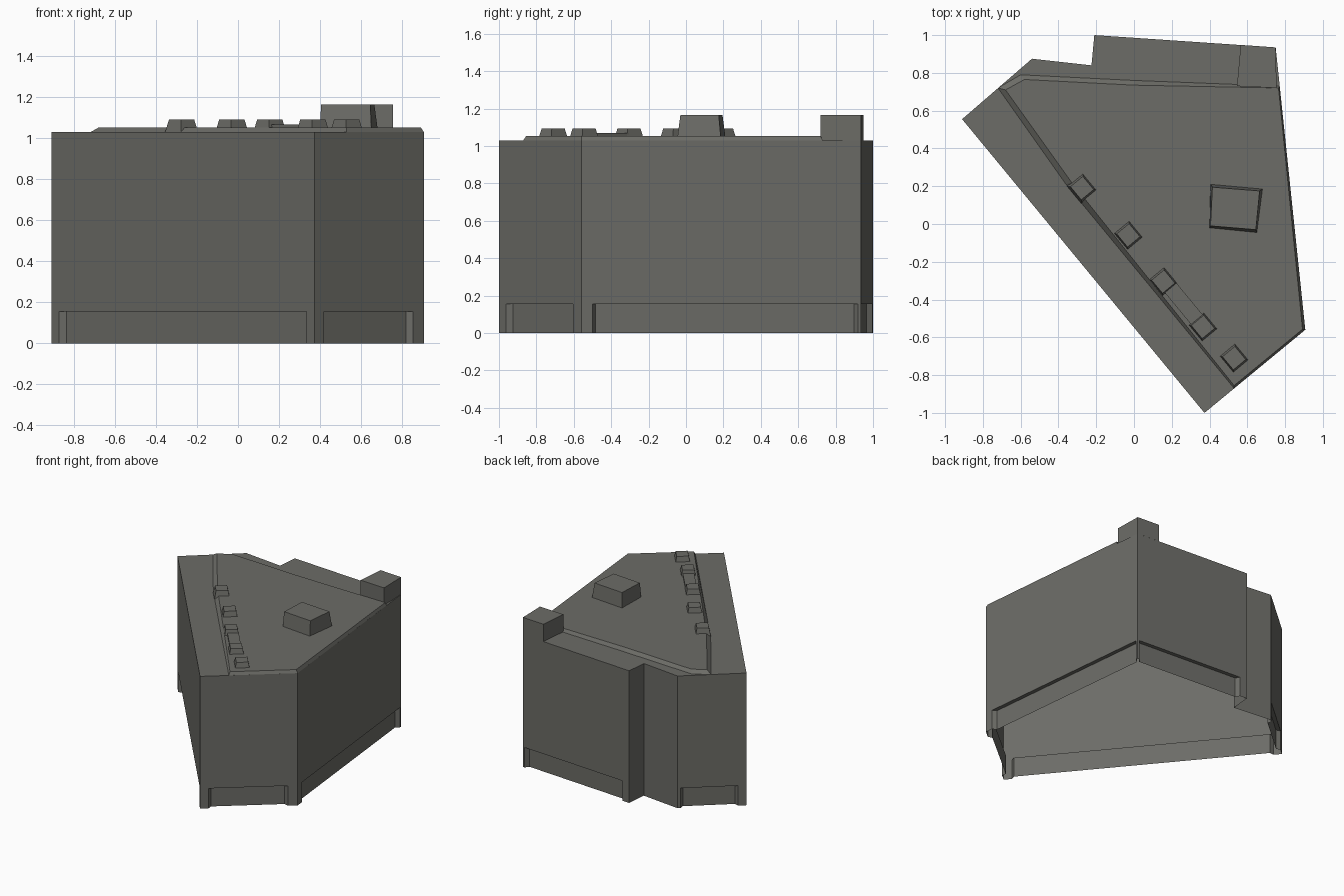
import bpy, bmesh, math
from mathutils import Vector

if "Cube" in bpy.data.objects:
    bpy.data.objects.remove(bpy.data.objects["Cube"])

stone = bpy.data.materials.new("dark warm grey")
stone.diffuse_color = (0.15, 0.15, 0.135, 1)
stone.use_nodes = True
stone.node_tree.nodes["Principled BSDF"].inputs["Base Color"].default_value = stone.diffuse_color

WALL_TOP, BASE, INSET = 1.03, 0.155, 0.03


def finish(name, bm):
    mesh = bpy.data.meshes.new(name)
    bm.to_mesh(mesh)
    bm.free()
    mesh.materials.append(stone)
    obj = bpy.data.objects.new(name, mesh)
    bpy.context.collection.objects.link(obj)
    return obj


def prism(name, pts, z0, z1, top_pts=None):
    """Open-bottomed prism over a counter-clockwise outline, optionally tapered."""
    bm = bmesh.new()
    lo = [bm.verts.new((x, y, z0)) for x, y in pts]
    hi = [bm.verts.new((x, y, z1)) for x, y in (top_pts or pts)]
    bm.faces.new(hi)
    for i in range(len(pts)):
        j = (i + 1) % len(pts)
        bm.faces.new((lo[i], lo[j], hi[j], hi[i]))
    return finish(name, bm)


def turned_rect(cx, cy, length, width, angle):
    c, s = math.cos(angle), math.sin(angle)
    return [(cx + c * u * length / 2 - s * v * width / 2,
             cy + s * u * length / 2 + c * v * width / 2)
            for u, v in ((-1, -1), (1, -1), (1, 1), (-1, 1))]


# Hollow main block above the ground floor
outline = [(-0.91, 0.555), (0.373, -1.0), (0.907, -0.56), (0.75, 0.935),
           (-0.21, 1.0), (-0.225, 0.84), (-0.54, 0.875)]
prism("main_block", outline, BASE, WALL_TOP)

# Ground floor: corner posts with set-back panels, open underneath.
# Each wall has (start post width, end post width); None = plain wall
posts = [(0.06, 0.06), (0.06, 0.07), (0.06, 0.015), (0.015, 0.06),
         None, None, (0.02, 0.06)]
bm = bmesh.new()


def sheet(p, q):
    bm.faces.new([bm.verts.new((v.x, v.y, z))
                  for v, z in ((p, 0), (q, 0), (q, BASE), (p, BASE))])


for i, post in enumerate(posts):
    a, b = Vector(outline[i]), Vector(outline[(i + 1) % len(outline)])
    if post is None:
        sheet(a, b)
        continue
    along = (b - a).normalized()
    inward = Vector((-along.y, along.x)) * INSET
    p, q = a + along * post[0], b - along * post[1]
    # the ends of the panel splay inwards a little
    pi, qi = p + inward + along * 0.02, q + inward - along * 0.02
    sheet(a, p)
    sheet(p, pi)
    sheet(pi, qi)
    sheet(qi, q)
    sheet(q, b)
    # narrow ledge above the panel
    bm.faces.new([bm.verts.new((v.x, v.y, BASE)) for v in (p, pi, qi, q)])
finish("ground_floor", bm)

# Slightly raised roof deck with sloping edges
deck_low = [(-0.72, 0.72), (-0.36, 0.21), (0.53, -0.87), (0.907, -0.56),
            (0.771, 0.73), (0.0, 0.76), (-0.6, 0.79)]
deck_top = [(-0.68, 0.71), (-0.33, 0.22), (0.53, -0.855), (0.892, -0.557),
            (0.765, 0.72), (0.0, 0.735), (-0.58, 0.765)]
prism("roof_deck", deck_low, WALL_TOP, 1.053, deck_top)

# Corner tower and rooftop box
prism("corner_tower", [(0.545, 0.73), (0.755, 0.72), (0.75, 0.935), (0.565, 0.948)],
      WALL_TOP, 1.165)
prism("rooftop_box", [(0.40, -0.02), (0.65, -0.045), (0.68, 0.185), (0.405, 0.21)],
      1.053, 1.165, [(0.405, -0.01), (0.645, -0.03), (0.665, 0.175), (0.415, 0.195)])

# Row of small dormers along the long front edge
slant = math.atan2(-1.545, 1.28)
for n, (x, y) in enumerate([(-0.275, 0.19), (-0.03, -0.06), (0.155, -0.305),
                            (0.365, -0.545), (0.53, -0.71)]):
    prism(f"dormer_{n + 1}", turned_rect(x, y, 0.12, 0.11, slant), WALL_TOP, 1.092,
          turned_rect(x, y, 0.09, 0.085, slant))
# Low link between two dormers
prism("dormer_link", turned_rect(0.27, -0.43, 0.26, 0.08, slant), WALL_TOP, 1.068)
